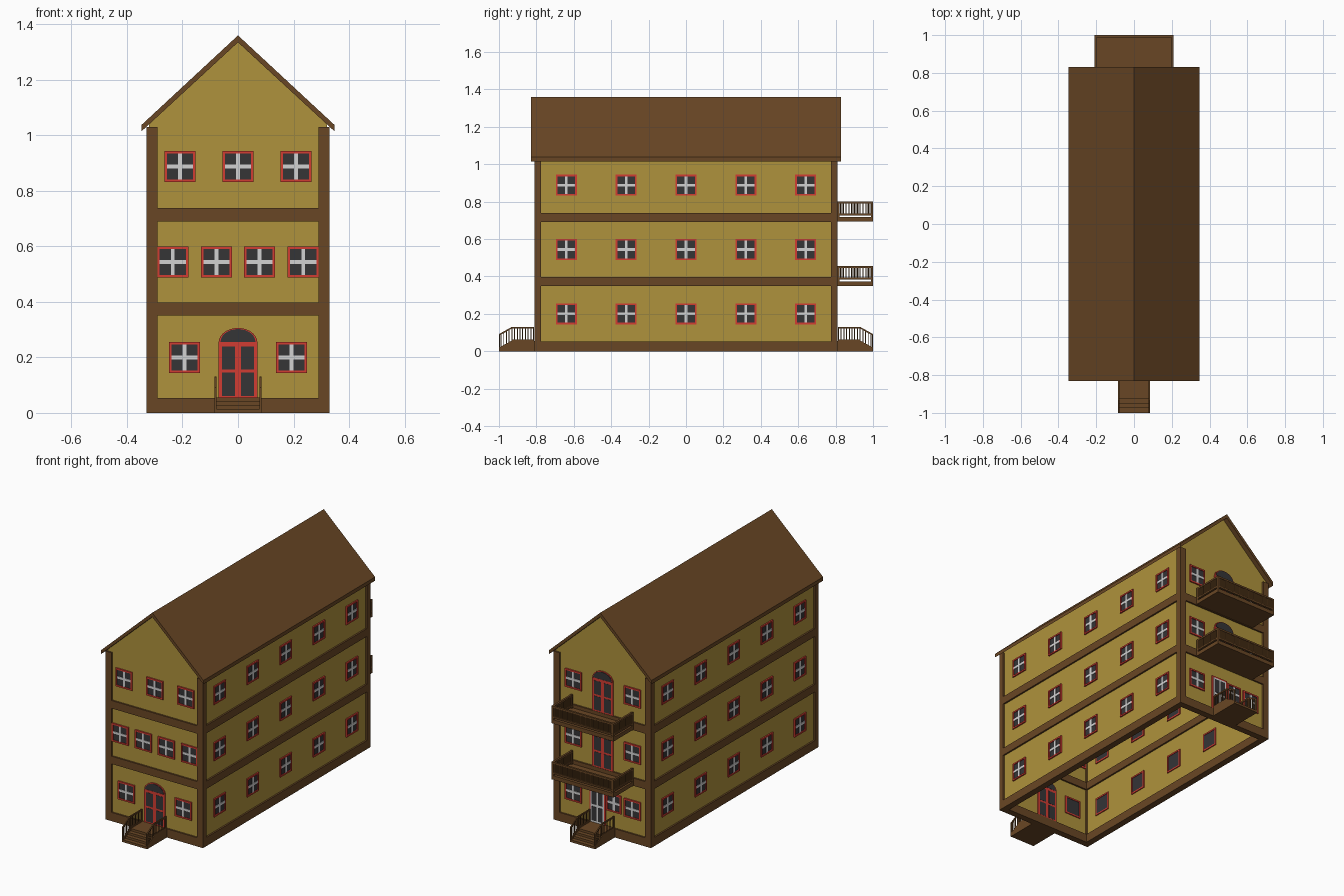
import bpy, bmesh, math

cube = bpy.data.objects.get("Cube")
if cube:
    bpy.data.objects.remove(cube, do_unlink=True)


def material(name, r, g, b):
    m = bpy.data.materials.new(name)
    m.use_nodes = True
    m.diffuse_color = (r, g, b, 1)
    m.node_tree.nodes["Principled BSDF"].inputs["Base Color"].default_value = (r, g, b, 1)
    return m


YELLOW = material("ochre wall", 0.43, 0.29, 0.045)
BROWN = material("brown timber", 0.141, 0.062, 0.018)
RED = material("red frame", 0.65, 0.046, 0.032)
DARK = material("dark glass", 0.035, 0.035, 0.037)
WHITE = material("white bars", 0.65, 0.65, 0.65)

HX, HY = 0.33, 0.81          # outer half width and half depth
# Each side maps (along, height, outward from its outer plane) to world space
SIDES = {
    "front": lambda u, z, n: (u, -HY - n, z),
    "back": lambda u, z, n: (u, HY + n, z),
    "right": lambda u, z, n: (HX + n, u, z),
    "left": lambda u, z, n: (-HX - n, u, z),
}


class Part:
    """Collects prisms into one named object."""

    def __init__(self, name, mat):
        self.name, self.mat, self.bm = name, mat, bmesh.new()

    def prism(self, side, points, n0, n1):
        place = SIDES[side]
        a = [self.bm.verts.new(place(u, z, n0)) for u, z in points]
        b = [self.bm.verts.new(place(u, z, n1)) for u, z in points]
        self.bm.faces.new(a)
        self.bm.faces.new(b[::-1])
        for i in range(len(a)):
            j = (i + 1) % len(a)
            self.bm.faces.new((a[i], b[i], b[j], a[j]))

    def box(self, side, u0, u1, z0, z1, n0, n1):
        self.prism(side, [(u0, z0), (u1, z0), (u1, z1), (u0, z1)], n0, n1)

    def bar(self, side, p, q, h, n0, n1):
        self.prism(side, [p, q, (q[0], q[1] + h), (p[0], p[1] + h)], n0, n1)

    def finish(self):
        bmesh.ops.recalc_face_normals(self.bm, faces=self.bm.faces)
        me = bpy.data.meshes.new(self.name)
        self.bm.to_mesh(me)
        self.bm.free()
        me.materials.append(self.mat)
        bpy.context.collection.objects.link(bpy.data.objects.new(self.name, me))


# Walls: thin shell, open underneath, with gables at both ends
walls = Part("walls", YELLOW)
for s in ("front", "back"):
    walls.prism(s, [(-0.32, 0.01), (0.32, 0.01), (0.32, 1.04), (0, 1.337), (-0.32, 1.04)], -0.03, -0.01)
for s in ("right", "left"):
    walls.box(s, -0.79, 0.79, 0.01, 1.04, -0.03, -0.01)
walls.finish()

# Timber: corner posts and floor beams
timber = Part("timber_frame", BROWN)
BEAMS = [(0, 0.053), (0.35, 0.397), (0.69, 0.738)]
for s, half in (("front", HX), ("back", HX), ("right", HY), ("left", HY)):
    for z0, z1 in BEAMS:
        timber.box(s, 0.035 - half, half - 0.035, z0, z1, -0.04, 0)
for s in ("front", "back"):
    for k in (-1, 1):
        timber.box(s, k * 0.29, k * HX, 0, 1.03, -0.035, 0)
timber.finish()

# Roof: one chevron profile along the whole house
roof = Part("roof", BROWN)
roof.prism("front", [(-0.347, 1.015), (-0.347, 1.038), (0, 1.36), (0.347, 1.038),
                     (0.347, 1.015), (0, 1.335)], 0.02, -2 * HY - 0.02)
roof.finish()

# Windows
frames = Part("window_frames", RED)
panes = Part("window_panes", DARK)
bars = Part("window_bars", WHITE)


def window(side, u, z, w=0.112, h=0.112, t=0.009):
    a, b = w / 2, h / 2
    for k in (-1, 1):
        frames.box(side, u + k * a, u + k * (a - t), z - b, z + b, -0.036, -0.002)
        frames.box(side, u - a + t, u + a - t, z + k * b, z + k * (b - t), -0.036, -0.002)
    panes.box(side, u - a + t, u + a - t, z - b + t, z + b - t, -0.033, -0.007)
    bars.box(side, u - 0.007, u + 0.007, z - b + t, z + b - t, -0.008, -0.004)
    for k in (-1, 1):
        bars.box(side, u + k * 0.007, u + k * (a - t), z - 0.007, z + 0.007, -0.008, -0.004)


LEVELS = [0.2, 0.544, 0.888]
FRONT = [(-0.193, 0.193), (-0.235, -0.078, 0.078, 0.235), (-0.209, 0, 0.209)]
for z, row in zip(LEVELS, FRONT):
    for u in row:
        window("front", u, z)
    for u in (-0.2, 0.2):
        window("back", u, z)
    for s in ("right", "left"):
        for i in range(-2, 3):
            window(s, i * 0.32, z)
window("back", -0.075, 0.205, 0.1, 0.11)
frames.finish()
panes.finish()
bars.finish()

# Arched double doors
doors = Part("doors", RED)
glass = Part("door_glass", DARK)


def half_ellipse(rx, rz, z, n=14):
    return [(rx * math.cos(math.pi * i / n), z + rz * math.sin(math.pi * i / n)) for i in range(n + 1)]


def arched_door(side, z):
    doors.box(side, -0.07, 0.07, z, z + 0.202, -0.036, -0.002)
    doors.prism(side, half_ellipse(0.07, 0.053, z + 0.2), -0.036, -0.003)
    glass.prism(side, half_ellipse(0.063, 0.046, z + 0.203), -0.037, -0.001)
    for k in (-1, 1):
        for z0, z1 in ((0.008, 0.092), (0.104, 0.186)):
            glass.box(side, k * 0.01, k * 0.057, z + z0, z + z1, -0.037, -0.001)


arched_door("front", 0.053)
arched_door("back", 0.397)
arched_door("back", 0.738)

# Ground floor back door with white glazing bars
doors.box("back", -0.02, 0.09, 0.053, 0.27, -0.036, -0.004)
white_door = Part("back_door_leaf", WHITE)
white_door.box("back", -0.01, 0.08, 0.053, 0.26, -0.03, -0.002)
white_door.finish()
for u in (-0.002, 0.04):
    for z0, z1 in ((0.065, 0.15), (0.165, 0.25)):
        glass.box("back", u, u + 0.032, z0, z1, -0.037, 0)
doors.finish()
glass.finish()

# Steps with railings, front and back
for s in ("front", "back"):
    steps = Part(s + "_steps", BROWN)
    steps.prism(s, [(-0.085, 0), (0.085, 0), (0.085, 0.055), (-0.085, 0.055)], 0, 0.115)
    for i in range(3):
        steps.box(s, -0.078, 0.078, 0, 0.041 - 0.0135 * i, 0.115 + 0.025 * i, 0.14 + 0.025 * i)
    steps.finish()

    rail = Part(s + "_step_railings", BROWN)
    d = -1 if s == "front" else 1
    for side in ("right", "left"):
        n0, n1 = -0.252, -0.245
        # stringer, lower rail and hand rail
        rail.prism(side, [(d * 0.92, 0), (d * 1.0, 0), (d * 1.0, 0.02), (d * 0.93, 0.058), (d * 0.92, 0.058)], n0, n1)
        for z in (0.055, 0.122):
            rail.bar(side, (d * 0.812, z), (d * 0.93, z), 0.009, n0, n1)
        rail.bar(side, (d * 0.93, 0.122), (d * 1.0, 0.083), 0.009, n0, n1)
        for y, z0, z1 in ((0.815, 0, 0.131), (0.93, 0, 0.131), (0.997, 0, 0.09)):
            rail.box(side, d * (y - 0.003), d * (y + 0.003), z0, z1, n0, n1)
        for i in range(1, 13):
            y = 0.815 + i * 0.0145
            drop = max(0, y - 0.93) * 0.55
            rail.box(side, d * (y - 0.0025), d * (y + 0.0025), 0.05 - drop, 0.126 - drop, n0 + 0.002, n1 - 0.002)
    rail.finish()

# Balconies on the back
for name, z in (("lower", 0.35), ("upper", 0.693)):
    slab = Part(name + "_balcony_floor", BROWN)
    slab.box("back", -0.21, 0.21, z, z + 0.024, 0, 0.19)
    slab.finish()
    rail = Part(name + "_balcony_railing", BROWN)
    for h0, h1 in ((0.034, 0.044), (0.096, 0.107)):
        rail.box("back", -0.21, 0.21, z + h0, z + h1, 0.178, 0.19)
        for k in (-1, 1):
            rail.box("back", k * 0.198, k * 0.21, z + h0, z + h1, 0, 0.178)
    for k in (-1, 1):
        for n in (0, 0.178):
            rail.box("back", k * 0.198, k * 0.21, z + 0.02, z + 0.107, n, n + 0.012)
        for i in range(20):
            n = 0.014 + i * 0.0083
            rail.box("back", k * 0.201, k * 0.207, z + 0.04, z + 0.1, n, n + 0.0042)
    for i in range(47):
        u = -0.196 + i * 0.0084
        rail.box("back", u, u + 0.0042, z + 0.04, z + 0.1, 0.181, 0.187)
    rail.finish()
